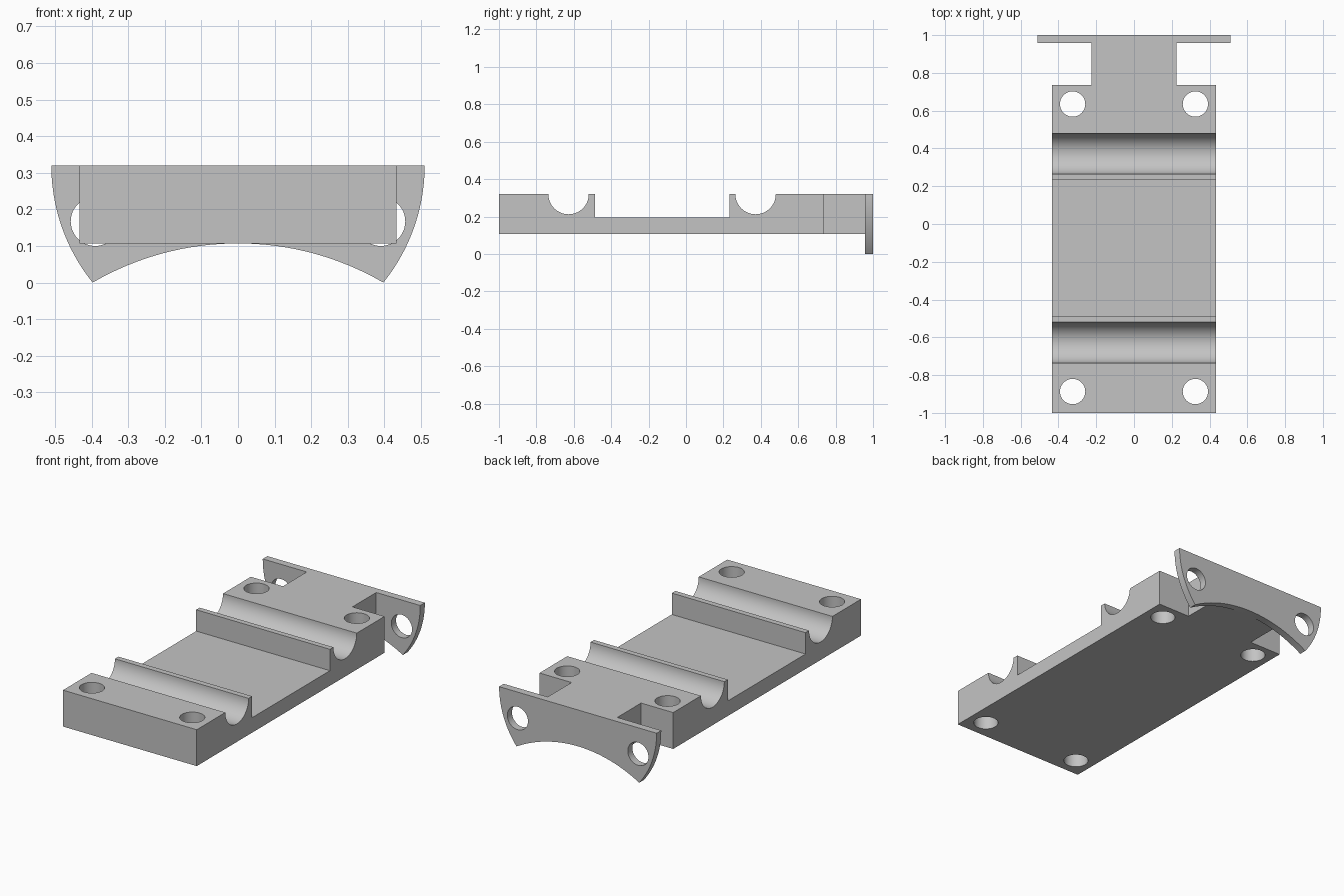
import bpy, bmesh
from math import sin, cos, pi, asin, radians
from mathutils import Vector

cube = bpy.data.objects.get("Cube")
if cube:
    bpy.data.objects.remove(cube)

TOP, BASE, FLOOR = 0.32, 0.107, 0.195
HALF_W, NECK_W = 0.433, 0.225
BODY_END, FLANGE_Y = 0.737, 0.957
HOLE_R = 0.067

grey = bpy.data.materials.new("plain grey")
grey.use_nodes = True
colour = (0.55, 0.55, 0.55, 1)
grey.diffuse_color = colour
grey.node_tree.nodes["Principled BSDF"].inputs["Base Color"].default_value = colour


def arc(cx, cz, r, start, end, n=32):
    return [(cx + r * cos(start + (end - start) * i / n),
             cz + r * sin(start + (end - start) * i / n)) for i in range(n + 1)]


def prism(name, points, offset):
    """Extrude a closed outline of 3D points along offset."""
    bm = bmesh.new()
    face = bm.faces.new([bm.verts.new(p) for p in points])
    new = bmesh.ops.extrude_face_region(bm, geom=[face])["geom"]
    bmesh.ops.translate(bm, vec=Vector(offset),
                        verts=[v for v in new if isinstance(v, bmesh.types.BMVert)])
    bmesh.ops.recalc_face_normals(bm, faces=bm.faces)
    mesh = bpy.data.meshes.new(name)
    bm.to_mesh(mesh)
    bm.free()
    mesh.materials.append(grey)
    obj = bpy.data.objects.new(name, mesh)
    bpy.context.collection.objects.link(obj)
    return obj


def cut(target, cutter):
    mod = target.modifiers.new("cut", 'BOOLEAN')
    mod.operation, mod.solver, mod.object = 'DIFFERENCE', 'EXACT', cutter
    bpy.context.view_layer.objects.active = target
    bpy.ops.object.modifier_apply(modifier=mod.name)
    bpy.data.objects.remove(cutter)


def smooth(obj):
    bpy.ops.object.select_all(action='DESELECT')
    obj.select_set(True)
    bpy.context.view_layer.objects.active = obj
    bpy.ops.object.shade_smooth_by_angle(angle=radians(30))


# Base block: side profile with two round grooves and a lowered middle
profile = [(-1, BASE), (-1, TOP)]
profile += arc(-0.628, TOP, 0.108, pi, 2 * pi)
profile += [(-0.487, TOP), (-0.487, FLOOR), (0.232, FLOOR), (0.232, TOP)]
profile += arc(0.372, TOP, 0.108, pi, 2 * pi)
profile += [(FLANGE_Y, TOP), (FLANGE_Y, BASE)]
block = prism("base_block", [(-HALF_W, y, z) for y, z in profile], (2 * HALF_W, 0, 0))

# End flange: round sides, arched underside
side_r, drop = 0.51, asin(TOP / 0.51)
foot = side_r * cos(drop)
arch_r = (foot ** 2 + BASE ** 2) / (2 * BASE)
spread = asin(foot / arch_r)
outline = arc(0, TOP, side_r, 0, -drop, 20)
outline += arc(0, BASE - arch_r, arch_r, pi / 2 - spread, pi / 2 + spread)[1:-1]
outline += arc(0, TOP, side_r, drop - pi, -pi, 20)
flange = prism("end_flange", [(x, FLANGE_Y, z) for x, z in outline], (0, 1 - FLANGE_Y, 0))

for side in (-1, 1):
    # Notches that leave the narrow neck
    a, b = side * NECK_W, side * 0.6
    cut(block, prism("notch_cutter", [(a, BODY_END, 0), (b, BODY_END, 0),
                                      (b, 1.1, 0), (a, 1.1, 0)], (0, 0, 0.5)))
    # Vertical bolt holes
    for y in (-0.887, 0.635):
        ring = arc(side * 0.325, y, HOLE_R, 0, 2 * pi, 48)[:-1]
        cut(block, prism("bolt_cutter", [(x, v, 0) for x, v in ring], (0, 0, 0.5)))
    # Flange holes
    ring = arc(side * 0.39, 0.167, HOLE_R, 0, 2 * pi, 48)[:-1]
    cut(flange, prism("flange_cutter", [(x, 0.9, z) for x, z in ring], (0, 0.2, 0)))

for part in (block, flange):
    smooth(part)
